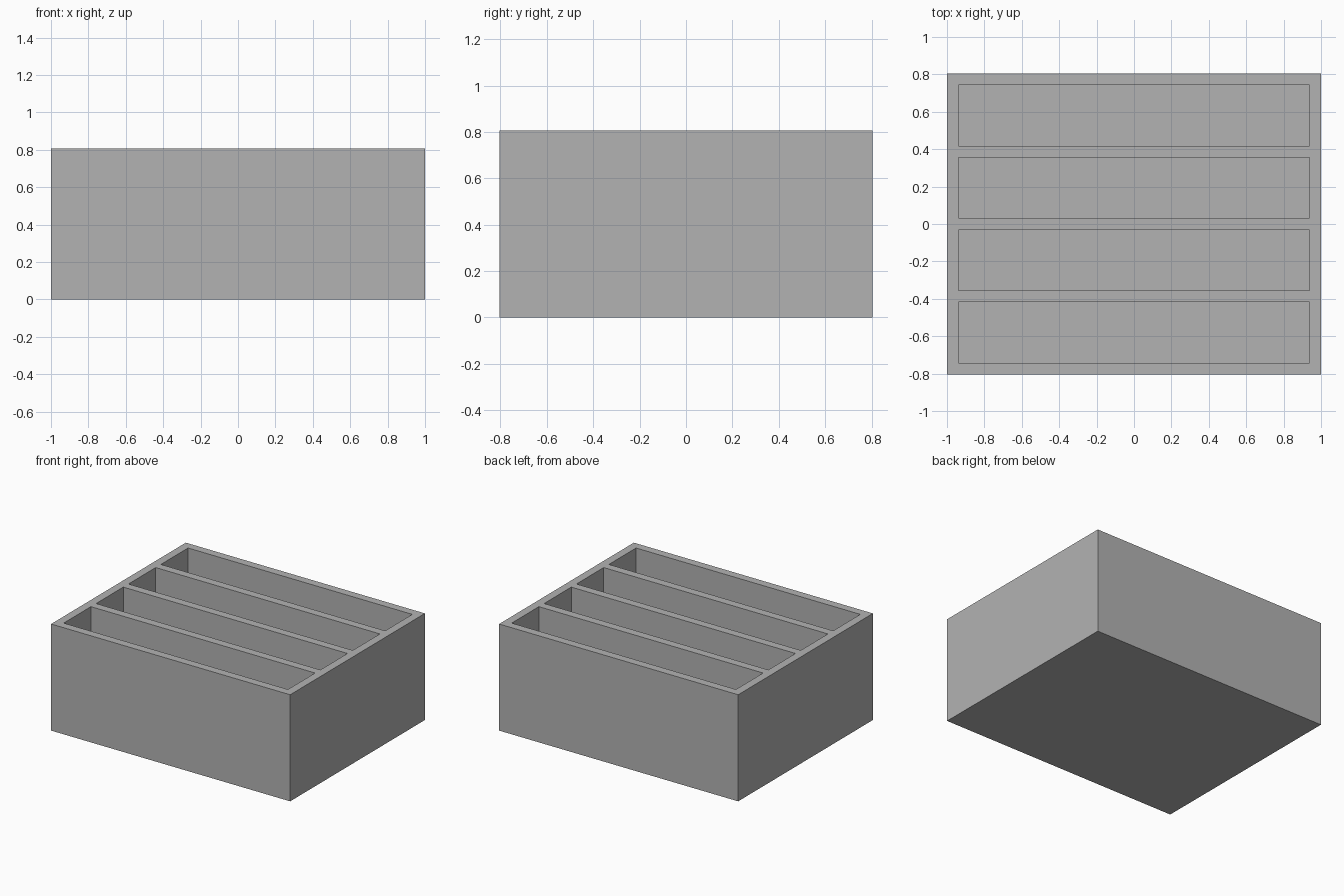
import bpy, bmesh

if "Cube" in bpy.data.objects:
    bpy.data.objects.remove(bpy.data.objects["Cube"])

# Overall sizes
HX, HY, H = 1.0, 0.805, 0.806
WALL = 0.062
FLOOR = 0.065
SLOTS = 4

grey = bpy.data.materials.new("grey")
grey.diffuse_color = (0.45, 0.45, 0.45, 1)
grey.use_nodes = True
grey.node_tree.nodes["Principled BSDF"].inputs["Base Color"].default_value = grey.diffuse_color

# Grid lines: outer edges plus the edges of each compartment
slot = (2 * HY - (SLOTS + 1) * WALL) / SLOTS
ys = [-HY]
for i in range(SLOTS):
    start = -HY + WALL + i * (slot + WALL)
    ys += [start, start + slot]
ys.append(HY)
xs = [-HX, -HX + WALL, HX - WALL, HX]

bm = bmesh.new()

# Rim and dividers as one grid, with the compartment cells kept apart
grid = [[bm.verts.new((x, y, H)) for y in ys] for x in xs]
cells = []
for i in range(len(xs) - 1):
    for j in range(len(ys) - 1):
        f = bm.faces.new((grid[i][j], grid[i + 1][j], grid[i + 1][j + 1], grid[i][j + 1]))
        if i == 1 and j % 2 == 1:
            cells.append(f)

# Outer walls and underside, extruded down from the rim outline
outline = [e for e in bm.edges if e.is_boundary]
new = bmesh.ops.extrude_edge_only(bm, edges=outline)["geom"]
for v in new:
    if isinstance(v, bmesh.types.BMVert):
        v.co.z = 0
bmesh.ops.holes_fill(bm, edges=[e for e in bm.edges if e.is_boundary], sides=0)

# Compartments sunk to the floor
for f in bmesh.ops.extrude_discrete_faces(bm, faces=cells)["faces"]:
    rim = [e for e in f.edges]
    for v in f.verts:
        v.co.z = FLOOR
    for e in rim:
        a, b = e.verts
        top = [bm.verts.new((v.co.x, v.co.y, H)) for v in (b, a)]
        bm.faces.new((a, b, *top))

# Weld, simplify flat areas and orient
bmesh.ops.remove_doubles(bm, verts=bm.verts, dist=1e-4)
bmesh.ops.dissolve_limit(bm, angle_limit=0.01, verts=bm.verts, edges=bm.edges)
bmesh.ops.recalc_face_normals(bm, faces=bm.faces)

mesh = bpy.data.meshes.new("divided_tray")
bm.to_mesh(mesh)
bm.free()
mesh.materials.append(grey)
tray = bpy.data.objects.new("divided_tray", mesh)
bpy.context.collection.objects.link(tray)
